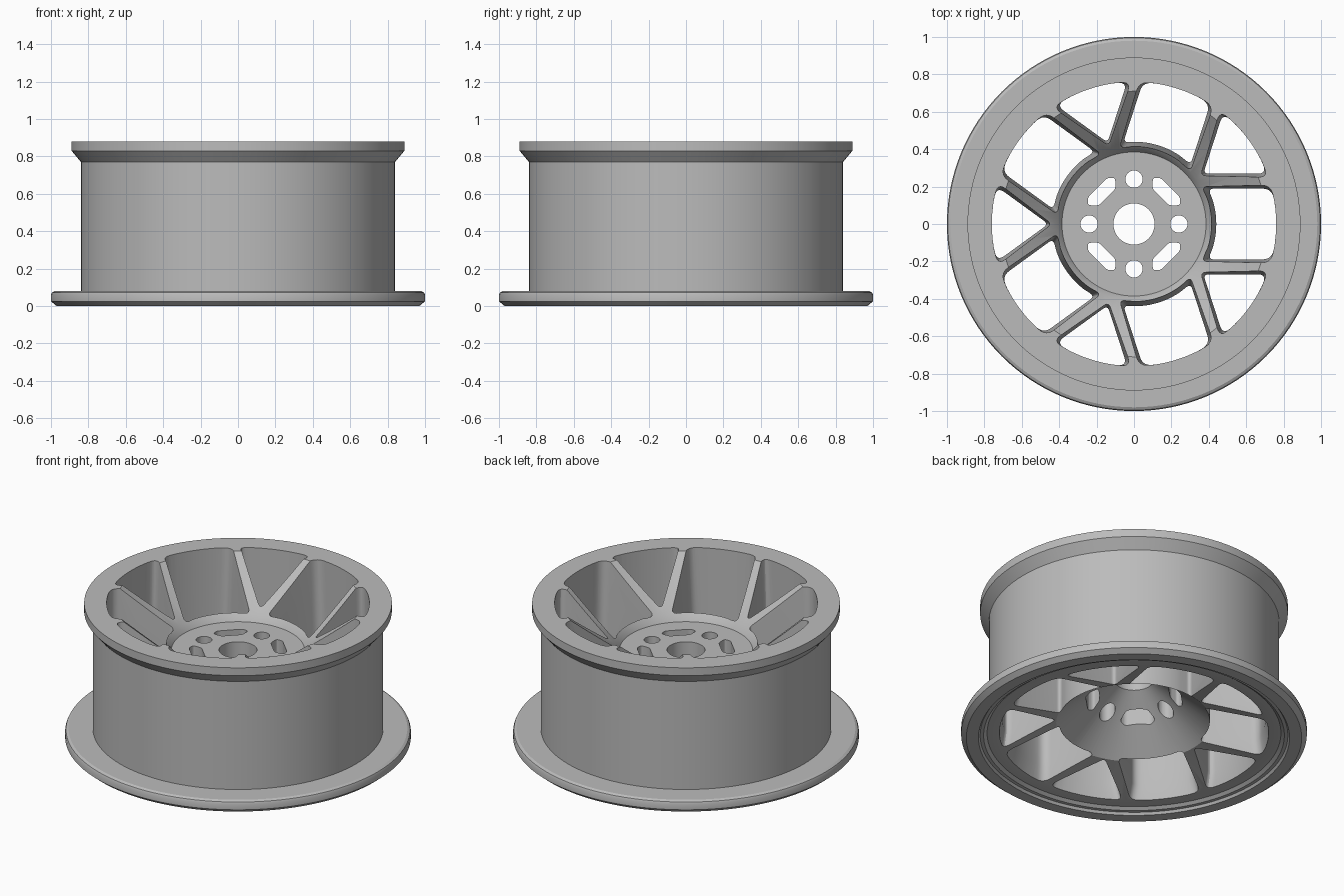
import bpy, bmesh, math
from mathutils import Vector, Matrix

cube = bpy.data.objects.get("Cube")
if cube:
    bpy.data.objects.remove(cube, do_unlink=True)

GREY = (0.5, 0.5, 0.5, 1)
metal = bpy.data.materials.new("grey metal")
metal.use_nodes = True
metal.diffuse_color = GREY
metal.node_tree.nodes["Principled BSDF"].inputs["Base Color"].default_value = GREY

STEP = math.radians(72)
HALF = STEP / 2          # fork angle of each spoke from its radius
FORK = 0.39              # radius where the two spoke centrelines meet
WIDTH = 0.04             # half width of a spoke


def make_object(name, bm):
    bmesh.ops.recalc_face_normals(bm, faces=bm.faces)
    mesh = bpy.data.meshes.new(name)
    bm.to_mesh(mesh)
    bm.free()
    mesh.materials.append(metal)
    obj = bpy.data.objects.new(name, mesh)
    bpy.context.scene.collection.objects.link(obj)
    return obj


def lathe(bm, profile, segments):
    """Revolve a closed (radius, z) loop about z."""
    rings = []
    for i in range(segments):
        a = math.tau * i / segments
        rings.append([bm.verts.new((r * math.cos(a), r * math.sin(a), z)) for r, z in profile])
    n = len(profile)
    for i in range(segments):
        a, b = rings[i], rings[(i + 1) % segments]
        for j in range(n):
            k = (j + 1) % n
            bm.faces.new((a[j], b[j], b[k], a[k]))


def rounded(corners, steps=6):
    """Round each (point, cut length) corner of a 2D outline."""
    pts = []
    for i, (p, d) in enumerate(corners):
        p = Vector(p)
        if not d:
            pts.append(p)
            continue
        to_a = (Vector(corners[i - 1][0]) - p).normalized()
        to_b = (Vector(corners[(i + 1) % len(corners)][0]) - p).normalized()
        a, b = p + to_a * d, p + to_b * d
        for s in range(steps + 1):
            t = s / steps
            pts.append(a * (1 - t) ** 2 + p * 2 * t * (1 - t) + b * t * t)
    return pts


def loft(bm, sections, angle):
    """Solid through (outline, z) sections, turned about z."""
    turn = Matrix.Rotation(angle, 3, 'Z')
    rings = [[bm.verts.new(turn @ Vector((p.x, p.y, z))) for p in pts] for pts, z in sections]
    for a, b in zip(rings, rings[1:]):
        for j in range(len(a)):
            k = (j + 1) % len(a)
            bm.faces.new((a[j], a[k], b[k], b[j]))
    bm.faces.new(rings[0])
    bm.faces.new(rings[-1])


def arc(r, a0, a1, steps=16):
    """Middle points of an arc, leaving room for rounded ends."""
    angles = [a0 + (a1 - a0) * i / steps for i in range(3, steps - 2)]
    return [((r * math.cos(a), r * math.sin(a)), 0) for a in angles]


def wide_window(grow, inner, outer):
    """Opening between two neighbouring forks."""
    h = FORK * math.sin(HALF) - WIDTH + grow
    ai, ao = math.asin(h / inner), math.asin(h / outer)
    xi, xo = inner * math.cos(ai), outer * math.cos(ao)
    return rounded([((xi, -h), 0.03), ((xo, -h), 0.05)] + arc(outer, -ao, ao)
                   + [((xo, h), 0.05), ((xi, h), 0.03)] + arc(inner, ai, -ai))


def fork_window(grow, inner, outer):
    """Opening inside a fork; its inner end is where the spokes meet."""
    tip = max(inner - 0.02, FORK + (WIDTH - grow) / math.sin(HALF))
    c = math.cos(HALF)
    t = -tip * c + math.sqrt(tip * tip * c * c - tip * tip + outer * outer)
    x, y = tip + t * c, t * math.sin(HALF)
    a = math.atan2(y, x)
    return rounded([((tip, 0), 0.03), ((x, -y), 0.05)] + arc(outer, -a, a) + [((x, y), 0.05)])


# Wheel body: hub, dish, barrel and both flanges in one profile
profile = [(0.11, 0.38), (0.25, 0.27), (0.45, 0.10), (0.78, 0.03), (0.85, 0.03),
           (0.87, 0.015), (0.89, 0.015), (0.90, 0), (0.97, 0), (1, 0.025), (1, 0.06),
           (0.995, 0.072), (0.98, 0.08), (0.84, 0.08), (0.84, 0.77), (0.89, 0.83),
           (0.89, 0.88), (0.71, 0.88), (0.41, 0.62), (0.385, 0.58), (0.11, 0.58)]
bm = bmesh.new()
lathe(bm, profile, 128)
wheel = make_object("wheel_rim", bm)

# Cutters: spoke windows with chamfered front and drafted back
bm = bmesh.new()
levels = [(-0.05, 0.035, 0.42, 0.795), (0.12, 0, 0.44, 0.76),
          (0.3, 0, 0.44, 0.76), (0.95, 0.02, 0.39, 0.76)]
for i in range(5):
    for outline, angle in ((wide_window, i * STEP), (fork_window, i * STEP + HALF)):
        loft(bm, [(outline(g, ri, ro), z) for z, g, ri, ro in levels], angle)

# Cutters: round bolt holes and the pockets between them
bolt = [Vector((0.24 + 0.046 * math.cos(math.tau * i / 32), 0.046 * math.sin(math.tau * i / 32)))
        for i in range(32)]
half_pocket = [(0.203, 0.062), (0.245, 0.103), (0.275, 0.075)]
pocket = rounded([((x, -y), 0.016) for x, y in half_pocket]
                 + [((x, y), 0.016) for x, y in reversed(half_pocket)], 4)
for i in range(4):
    for outline, angle in ((bolt, i * math.pi / 2), (pocket, (i + 0.5) * math.pi / 2)):
        loft(bm, [(outline, 0.02), (outline, 0.7)], angle)
cutter = make_object("window_cutter", bm)
cutter.hide_render = True

# Cut the openings with the first solver that yields a cut solid
cut = wheel.modifiers.new("openings", 'BOOLEAN')
cut.operation = 'DIFFERENCE'
cut.object = cutter
solid_faces = len(wheel.data.polygons)
for solver in ('MANIFOLD', 'EXACT', 'FLOAT'):
    cut.solver = solver
    bpy.context.view_layer.update()
    graph = bpy.context.evaluated_depsgraph_get()
    result = bpy.data.meshes.new_from_object(wheel.evaluated_get(graph))
    if len(result.polygons) not in (0, solid_faces):
        wheel.data = result
        break
wheel.modifiers.clear()
bpy.data.objects.remove(cutter, do_unlink=True)

# Smooth shading with crisp edges
bpy.context.view_layer.objects.active = wheel
wheel.select_set(True)
bpy.ops.object.shade_smooth_by_angle(angle=math.radians(25))
